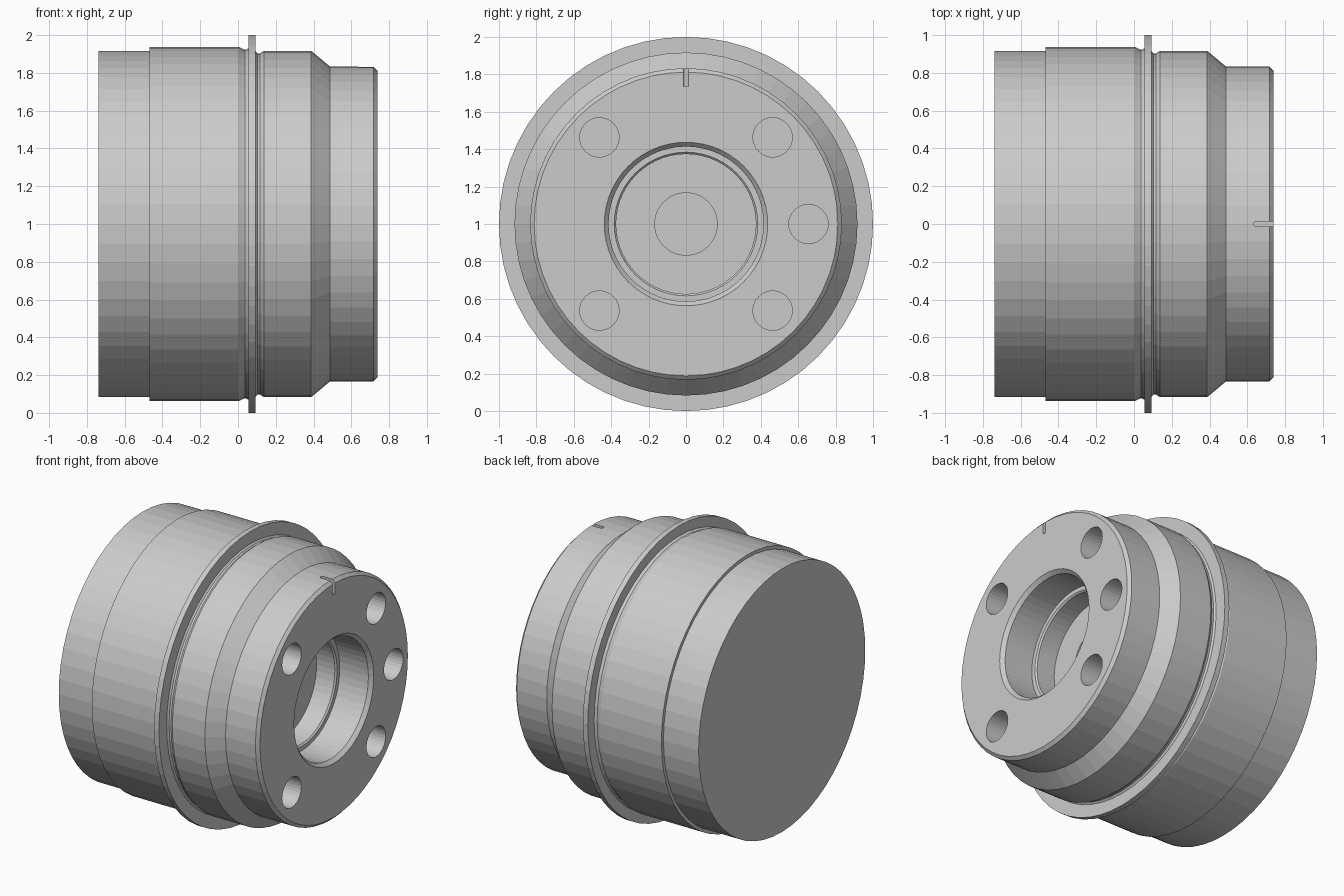
import bpy, bmesh
from math import pi, cos, sin
from mathutils import Matrix

if "Cube" in bpy.data.objects:
    bpy.data.objects.remove(bpy.data.objects["Cube"])


def make_object(name, bm):
    bmesh.ops.recalc_face_normals(bm, faces=bm.faces)
    mesh = bpy.data.meshes.new(name)
    bm.to_mesh(mesh)
    bm.free()
    obj = bpy.data.objects.new(name, mesh)
    bpy.context.collection.objects.link(obj)
    return obj


def lathe(name, profile, sides=56):
    """Revolve (x, radius) points about the x axis at z = 1."""
    bm = bmesh.new()
    rings = []
    for x, r in profile:
        if r == 0:
            rings.append([bm.verts.new((x, 0, 1))] * sides)
        else:
            rings.append([bm.verts.new((x, r * sin(2 * pi * i / sides), 1 + r * cos(2 * pi * i / sides)))
                          for i in range(sides)])
    for a, b in zip(rings, rings[1:]):
        for i in range(sides):
            j = (i + 1) % sides
            bm.faces.new(list(dict.fromkeys((a[i], a[j], b[j], b[i]))))
    return make_object(name, bm)


def cut(target, cutter):
    cutter.hide_render = True
    mod = target.modifiers.new(cutter.name, 'BOOLEAN')
    mod.operation = 'DIFFERENCE'
    mod.solver = 'EXACT'
    mod.object = cutter
    bpy.context.view_layer.objects.active = target
    bpy.ops.object.modifier_apply(modifier=mod.name)
    bpy.data.objects.remove(cutter)


# Turned body: stepped drum, relief grooves, thin flange, taper, nose, bore
hub = lathe("hub_body", [
    (-0.74, 0), (-0.74, 0.915), (-0.47, 0.915), (-0.47, 0.938),
    (0.0, 0.938), (0.02, 0.928), (0.035, 0.922), (0.053, 0.93),
    (0.053, 1.0), (0.09, 1.0),
    (0.09, 0.915), (0.1, 0.903), (0.115, 0.903), (0.135, 0.917),
    (0.385, 0.917), (0.485, 0.833), (0.715, 0.833), (0.735, 0.812),
    (0.735, 0.437), (0.71, 0.414), (0.49, 0.414), (0.49, 0.384), (0.48, 0.374),
    (0.34, 0.374), (0.34, 0.167), (0.2, 0.167), (0.2, 0),
])

# Five blind holes on the nose face; the sixth position is left empty
for k, (y, z) in enumerate([(0.463, 0.463), (-0.463, 0.463), (-0.463, -0.463),
                            (0.463, -0.463), (0.655, 0)]):
    bm = bmesh.new()
    bmesh.ops.create_cone(bm, cap_ends=True, segments=32, radius1=0.105, radius2=0.105, depth=0.6,
                          matrix=Matrix.Translation((0.735, y, 1 + z)) @ Matrix.Rotation(pi / 2, 4, 'Y'))
    cut(hub, make_object(f"hole_cutter_{k}", bm))

# Round-ended index slot at the top of the nose
bm = bmesh.new()
w = 0.0135
outline = [(0.8, -w), (0.8, w)] + [(0.645 - w * sin(a * pi / 6), w * cos(a * pi / 6)) for a in range(7)]
base = bm.faces.new([bm.verts.new((x, y, 1.735)) for x, y in outline])
ext = bmesh.ops.extrude_face_region(bm, geom=[base])
bmesh.ops.translate(bm, vec=(0, 0, 0.2),
                    verts=[v for v in ext["geom"] if isinstance(v, bmesh.types.BMVert)])
cut(hub, make_object("slot_cutter", bm))

# Stand centred on x
xs = [v.co.x for v in hub.data.vertices]
hub.data.transform(Matrix.Translation((-(max(xs) + min(xs)) / 2, 0, 0)))
bpy.ops.object.select_all(action='DESELECT')
hub.select_set(True)
bpy.context.view_layer.objects.active = hub
